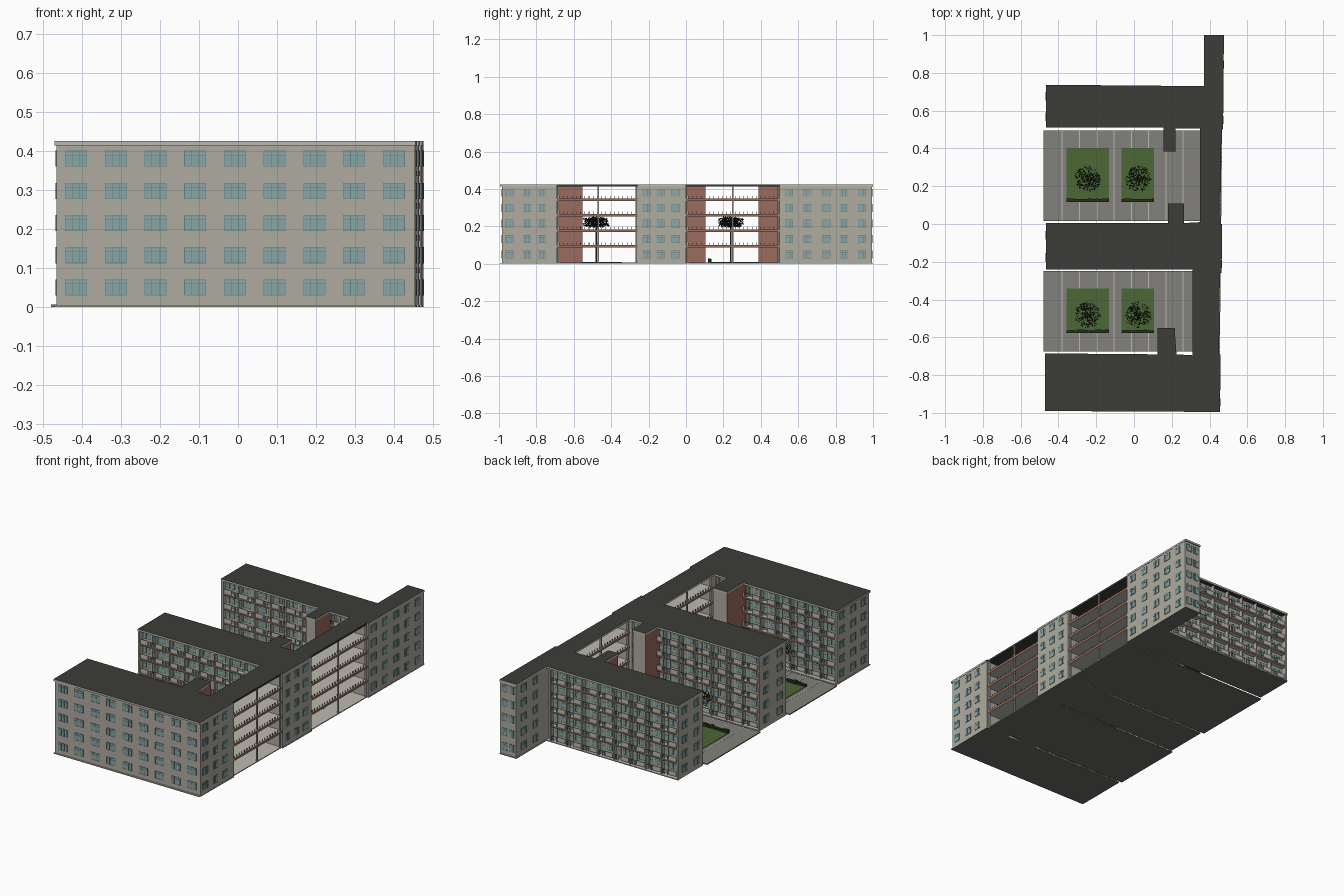
import bpy, bmesh, math, random
from mathutils import Vector

random.seed(4)
if "Cube" in bpy.data.objects:
    bpy.data.objects.remove(bpy.data.objects["Cube"])


def material(name, r, g, b):
    m = bpy.data.materials.new(name)
    m.use_nodes = True
    m.diffuse_color = (r, g, b, 1)
    m.node_tree.nodes["Principled BSDF"].inputs["Base Color"].default_value = (r, g, b, 1)
    return m


WALL = material("warm grey wall", 0.43, 0.41, 0.35)
TRIM = material("pale concrete", 0.5, 0.49, 0.44)
ROOF = material("dark roofing", 0.045, 0.045, 0.038)
BRICK = material("red brick", 0.33, 0.15, 0.11)
GLASS = material("teal glass", 0.25, 0.39, 0.38)
FRAME = material("window frame", 0.15, 0.21, 0.21)
PAVING = material("grey paving", 0.225, 0.222, 0.2)
BASE = material("grey underside", 0.15, 0.148, 0.138)
LAWN = material("lawn green", 0.072, 0.135, 0.035)
LEAF = material("dark foliage", 0.018, 0.03, 0.012)
parts = {}


def part(name, *mats):
    if name not in parts:
        parts[name] = (bmesh.new(), mats)
    return parts[name][0]


def prism(bm, outline, z0, z1, bottom=0, top=0):
    """Extrude a counter-clockwise outline; the caps take their own material slots."""
    low = [bm.verts.new((x, y, z0)) for x, y in outline]
    high = [bm.verts.new((x, y, z1)) for x, y in outline]
    bm.faces.new(low[::-1]).material_index = bottom
    bm.faces.new(high).material_index = top
    sides = []
    for i in range(len(low)):
        j = (i + 1) % len(low)
        sides.append(bm.faces.new((low[i], low[j], high[j], high[i])))
    return sides


def box(bm, xa, xb, ya, yb, z0, z1, cap=0):
    xa, xb = sorted((xa, xb))
    ya, yb = sorted((ya, yb))
    return prism(bm, [(xa, ya), (xb, ya), (xb, yb), (xa, yb)], z0, z1, cap, cap)


def east(y):
    """The long east side runs at a slight slant."""
    return 0.4615 + 0.0105 * y


FLOORS = [0.010 + 0.0825 * i for i in range(5)]
TOP = 0.414


def window(origin, along, out, z, w=0.055, h=0.04, panes=3):
    """Glass plate with a thin frame, mullions and a transom."""
    def plate(name, mat, u0, u1, v0, v1, d):
        bm = part(name, mat)
        o = Vector(origin)
        a, b = o + along * u0, o + along * u1
        a2, b2 = a + out * d, b + out * d
        pts = [(p.x, p.y) for p in (a, b, b2, a2)]
        if along.cross(out).z < 0:
            pts.reverse()
        prism(bm, pts, z + v0, z + v1)
    plate("window_glass", GLASS, -w / 2, w / 2, -h / 2, h / 2, 0.0015)
    for i in range(panes + 1):
        u = -w / 2 + w * i / panes
        plate("window_frames", FRAME, u - 0.0007, u + 0.0007, -h / 2, h / 2, 0.0025)
    for v in (-h / 2, h * 0.22, h / 2):
        plate("window_frames", FRAME, -w / 2, w / 2, v - 0.0007, v + 0.0007, 0.0025)


X, Y = Vector((1, 0, 0)), Vector((0, 1, 0))


def window_column(x, y, along, out, **size):
    for f in FLOORS:
        window((x, y, 0), along, out, f + 0.04, **size)


# Roof and ground slab share one comb-shaped outline, stepped in along the galleries
GALLERIES = ((-.69, -.26, .315, -.47), (0, .5, .355, .25))
EAST_EDGE = [(.455, -.995)]
for g0, g1, _, _ in GALLERIES:
    EAST_EDGE += [(east(g0) + .005, g0), (east(g0) - .004, g0),
                  (east(g1) - .004, g1), (east(g1) + .005, g1)]
OUTLINE = [(-.47, -.99)] + EAST_EDGE + [
    (.476, 1), (.37, 1), (.37, .73), (-.465, .737),
    (-.465, .51), (.155, .51), (.155, .385), (.22, .385), (.22, .505), (.35, .505),
    (.35, .01), (.265, .005), (.265, .108), (.18, .108), (.18, .005), (-.465, .005),
    (-.465, -.24), (.31, -.24), (.31, -.695), (.225, -.69), (.215, -.55),
    (.125, -.55), (.125, -.69), (-.47, -.685)]
for side in prism(part("roof", TRIM, ROOF), OUTLINE, TOP, 0.425, 1, 1):
    c = side.calc_center_median()
    if c.x > .4 and any(g[0] < c.y < g[1] for g in GALLERIES):
        side.material_index = 1
prism(part("ground_slab", TRIM, BASE), OUTLINE, 0, 0.005, 1, 0)

# Three parallel wings with loggias, two of them on both sides
DEPTH = 0.026
WINGS = [("front_wing", -.985, -.695, False), ("middle_wing", -.237, .0, True),
         ("rear_wing", .513, .73, True)]


def loggias(y, out, x0=-.455, x1=.36, bays=8):
    """Open balconies along a wing: slabs, dividers, parapets and windows."""
    back = y - out * DEPTH
    step = (x1 - x0) / bays
    for f in FLOORS:
        if f > 0.05:
            box(part("balcony_slabs", BRICK, TRIM), x0, x1, back, y, f - 0.006, f + 0.002, 1)
        for i in range(bays):
            a = x0 + i * step
            box(part("balcony_parapets", TRIM), a + .006, a + step * .55,
                y - out * .003, y, f + .004, f + .03)
            box(part("balcony_railings", FRAME), a + step * .55, a + step,
                y - out * .002, y, f + .026, f + .028)
            for k in range(4):
                u = a + step * (.6 + .1 * k)
                box(part("balcony_railings", FRAME), u, u + .0012, y - out * .002, y,
                    f, f + .028)
            window((a + step * .34, back, 0), X, Y * out, f + .045, w=.045, h=.034)
            window((a + step * .8, back, 0), X, Y * out, f + .034, w=.02, h=.058, panes=1)
    for i in range(bays + 1):
        a = x0 + i * step
        box(part("balcony_dividers", WALL), a - .003, a + .003, back, y - out * .002,
            .004, TOP)


for name, y0, y1, both in WINGS:
    wing = part(name, WALL)
    s = DEPTH if both else 0
    ea = .37 if y0 > .5 else east(y0)
    eb = .37 if y0 > .5 else east(y1)
    prism(wing, [(-.46, y0 + s), (ea, y0 + s), (eb, y1 - DEPTH), (-.46, y1 - DEPTH)],
          .004, TOP)
    # Gable walls close the ends of the loggias
    box(wing, -.465, -.455, y0, y1, .004, TOP)
    loggias(y1, 1, x1=.30 if y1 < 0 else .345)
    if both:
        loggias(y0, -1, x1=.30 if y0 < 0 else .345)
    count = 2 if both else 3
    for i in range(count):
        yy = y0 + (y1 - y0) * (i + .5) / count
        window_column(-.465, yy, Y, -X, w=.045)

# Front windows
for i in range(9):
    window_column(-.415 + .1018 * i, -.985, X, -Y)


# East end walls of the wings and the projecting tail
def east_block(name, y0, y1, west, columns):
    prism(part(name, WALL), [(west, y0), (east(y0) + .003, y0), (east(y1) + .003, y1),
                             (west, y1)], .004, TOP)
    for c in columns:
        window_column(east(c) + .003, c, (Y + X * .0105).normalized(), X, w=.042)


east_block("front_east_end", -.985, -.69, .32, (-.945, -.85, -.77))
east_block("middle_east_end", -.26, 0, .345, (-.212, -.137, -.055))
east_block("rear_east_end", .5, .995, .374, (.55, .65, .75, .845, .94))
for x in (.398, .446):
    window_column(x, .995, X, Y, w=.034)
for y in (.82, .93):
    window_column(.374, y, Y, -X, w=.045)

# Open access galleries linking the wings: brick edges on concrete slabs
for y0, y1, west, middle in GALLERIES:
    for f in FLOORS[1:]:
        prism(part("gallery_slabs", BRICK, TRIM), [(west, y0), (east(y0), y0),
              (east(y1), y1), (west, y1)], f - .005, f + .009, 1, 1)
        n = int((y1 - y0) / .022)
        for i in range(n):
            y = y0 + (y1 - y0) * (i + .5) / n
            for x in (west + .003, east(y) - .005):
                box(part("gallery_railings", FRAME), x, x + .002, y, y + .003,
                    f + .009, f + .022)
    for y in (y0 + .006, middle, y1 - .006):
        for x in (west + .004, east(y) - .012):
            box(part("gallery_columns", WALL), x, x + .008, y - .004, y + .004, .004, TOP)

# Stair towers: brick flanks, plain wall on the ends
for x0, x1, y0, y1 in ((.128, .218, -.72, -.553), (.183, .262, -.03, .105),
                       (.158, .217, .388, .54)):
    sides = box(part("stair_towers", BRICK, WALL), x0, x1, y0, y1, .004, TOP)
    for end in (sides[0], sides[2]):
        end.material_index = 1

# Paved courts with lawns, hedges and trees
for y0, y1, x1, lawn0, lawn1 in ((-.675, -.25, .31, -.57, -.342),
                                 (.015, .495, .352, .125, .402)):
    prism(part("courtyard_paving", PAVING, BASE),
          [(-.48, y0), (x1, y0), (x1, y1), (-.48, y1)], 0, .006, 1, 0)
    x = -.38
    while x < x1 - .02:
        box(part("paving_strips", TRIM), x - .0025, x + .0025, y0, y1, .006, .0068)
        x += .0915
    for xa, xb, xt in ((-.357, -.132, -.245), (-.067, .106, .022)):
        box(part("lawns", LAWN), xa, xb, lawn0, lawn1, .006, .009)
        hedge = part("hedges", LEAF)
        for i in range(12):
            a = xa + (xb - xa) * i / 12
            box(hedge, a, a + (xb - xa) / 12, lawn0 - .008,
                lawn0 + random.uniform(.006, .012), .006, random.uniform(.018, .028))
        yt = (lawn0 + lawn1) / 2 - .025
        box(part("tree_trunks", LEAF), xt - .004, xt + .004, yt - .004, yt + .004, .006, .21)
        crown = part("tree_crowns", LEAF)
        for i in range(300):
            turn, r = random.uniform(0, math.tau), .068 * random.random() ** .7
            c = Vector((xt + r * math.cos(turn), yt + r * math.sin(turn),
                        .222 + random.uniform(-.03, .03) * (1 - r * 5)))
            u = Vector([random.gauss(0, 1) for _ in range(3)]).normalized() * .010
            v = u.orthogonal().normalized() * .003
            crown.faces.new([crown.verts.new(p) for p in (c - u, c + v, c + u, c - v)])

# Turn every collected mesh into an object
for name, (bm, mats) in parts.items():
    mesh = bpy.data.meshes.new(name)
    bm.to_mesh(mesh)
    bm.free()
    for m in mats:
        mesh.materials.append(m)
    bpy.context.collection.objects.link(bpy.data.objects.new(name, mesh))
